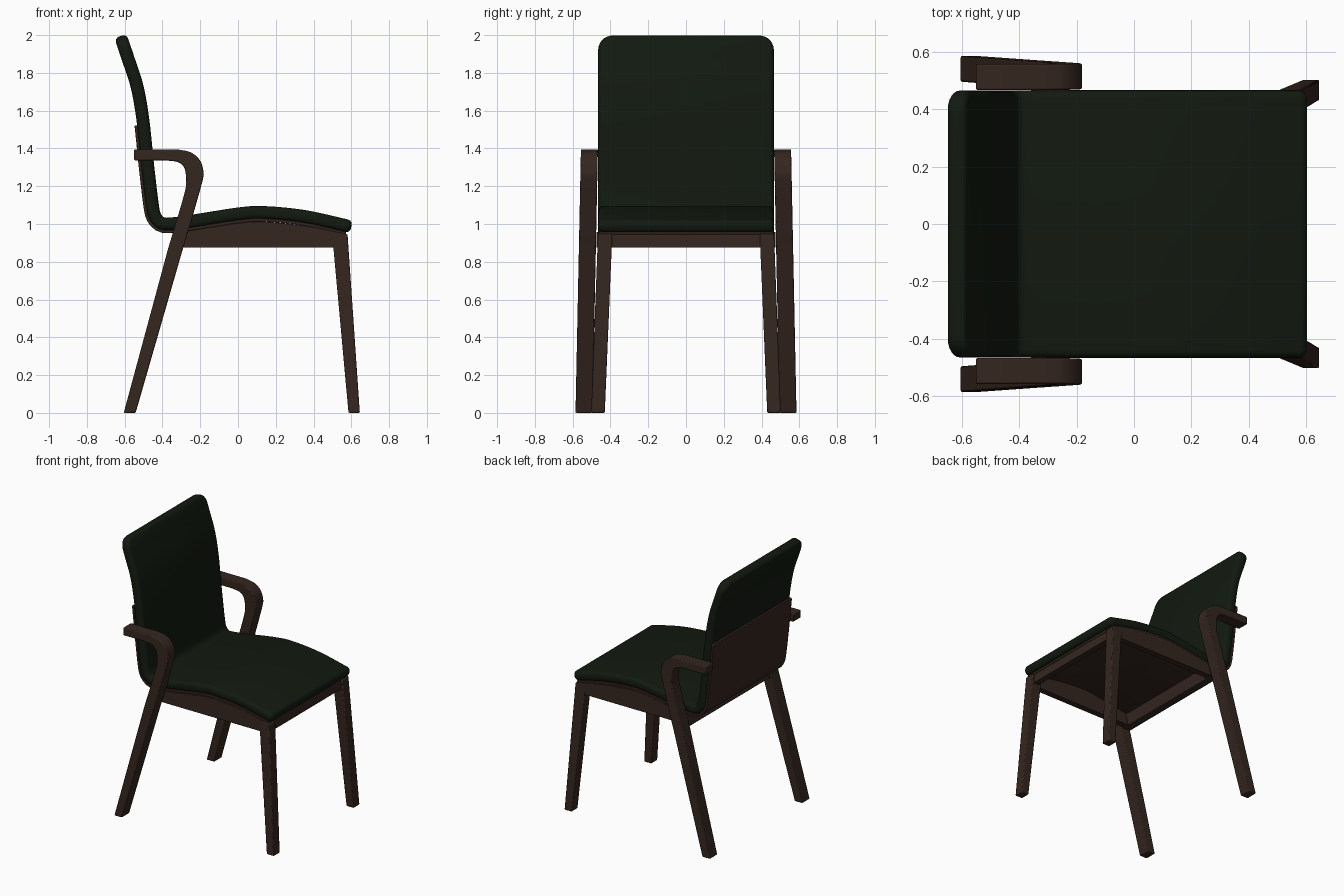
import bpy, bmesh, math
from mathutils import Vector

if "Cube" in bpy.data.objects:
    bpy.data.objects.remove(bpy.data.objects["Cube"])


def material(name, rgb):
    m = bpy.data.materials.new(name)
    m.diffuse_color = (*rgb, 1)
    m.use_nodes = True
    m.node_tree.nodes["Principled BSDF"].inputs["Base Color"].default_value = m.diffuse_color
    return m


WOOD = material("dark_wood", (0.035, 0.019, 0.014))
FABRIC = material("green_fabric", (0.006, 0.010, 0.005))


def finish(name, verts, faces, mat, bevel=0.0):
    mesh = bpy.data.meshes.new(name)
    bm = bmesh.new()
    vs = [bm.verts.new(v) for v in verts]
    for f in faces:
        bm.faces.new([vs[i] for i in f])
    bmesh.ops.recalc_face_normals(bm, faces=bm.faces)
    bm.to_mesh(mesh)
    bm.free()
    ob = bpy.data.objects.new(name, mesh)
    bpy.context.collection.objects.link(ob)
    mesh.materials.append(mat)
    bpy.ops.object.select_all(action='DESELECT')
    ob.select_set(True)
    bpy.context.view_layer.objects.active = ob
    bpy.ops.object.shade_smooth_by_angle(angle=math.radians(35))
    if bevel:
        b = ob.modifiers.new("soft_edges", 'BEVEL')
        b.width, b.segments, b.limit_method = bevel, 2, 'ANGLE'
        b.angle_limit = math.radians(40)
    return ob


def curve(points, n):
    """Smooth curve through 2D points."""
    p = [Vector(q) for q in points]
    p = [2 * p[0] - p[1]] + p + [2 * p[-1] - p[-2]]
    out = []
    for i in range(1, len(p) - 2):
        a, b, c, d = p[i - 1:i + 3]
        for k in range(n):
            t = k / n
            out.append(0.5 * (2 * b + (c - a) * t + (2 * a - 5 * b + 4 * c - d) * t * t
                              + (3 * b - a - 3 * c + d) * t ** 3))
    return out + [p[-2]]


def loft(name, rings, mat, bevel=0.0):
    n = len(rings[0])
    verts = [v for r in rings for v in r]
    faces = [(i * n + j, i * n + (j + 1) % n, (i + 1) * n + (j + 1) % n, (i + 1) * n + j)
             for i in range(len(rings) - 1) for j in range(n)]
    faces += [tuple(range(n)), tuple(range(len(verts) - n, len(verts)))]
    return finish(name, verts, faces, mat, bevel)


def slab(name, outline, inner, outer, side, mat, bevel=0.006):
    """xz outline given thickness between y = inner(z) and outer(z)."""
    rings = [[(x, side * f(z), z) for x, z in outline] for f in (inner, outer)]
    return loft(name, rings, mat, bevel)


# Side curve shared by the cushion and its plywood shell, top of back to seat front
spine = curve([(-.622, 1.995), (-.58, 1.87), (-.535, 1.73), (-.504, 1.555), (-.477, 1.3),
               (-.453, 1.1), (-.438, 1.038), (-.402, 1.003), (-.34, 1.002), (-.2, 1.022),
               (0, 1.053), (.13, 1.061), (.35, 1.04), (.6, .985)], 24)
dist = [0.0]
for a, b in zip(spine, spine[1:]):
    dist.append(dist[-1] + (b - a).length)


def station(d):
    i = max(0, min(len(spine) - 2, next((k for k, s in enumerate(dist) if s > d), 9999) - 1))
    a, b = spine[i], spine[i + 1]
    t = (b - a).normalized()
    lo, hi = spine[max(i - 1, 0)], spine[min(i + 2, len(spine) - 1)]
    s = (hi - lo).normalized()
    return a + t * (d - dist[i]), Vector((s.y, -s.x))


def inset(d, r):
    """Amount a rounded corner of radius r pulls in at distance d from the end."""
    return 0 if d >= r else r - math.sqrt(max(0, r * r - (r - d) ** 2))


def sheet(name, d0, d1, width, mid, half, edge, corner, mat):
    """Padded sheet following the spine, with rounded edges and top corners."""
    ends = [0, .002, .006, .012, .02, .03, .045, .06]
    n = int((d1 - d0 - .14) / .02)
    ds = [d0 + e for e in ends] + [d0 + .07 + (d1 - d0 - .14) * k / n for k in range(n + 1)]
    ds += [d1 - e for e in reversed(ends)]
    rings = []
    for d in ds:
        p, nrm = station(d)
        e = min(inset(d - d0, edge), inset(0, edge)) + inset(d1 - d, edge)
        w = width - max(inset(d - d0, corner), e)
        h = half - e
        r = min(edge, h * .95)
        ring = []
        for q, (sy, sn) in enumerate([(1, 1), (-1, 1), (-1, -1), (1, -1)]):
            for k in range(5):
                a = math.pi / 2 * (q + k / 4)
                y = sy * (w - r) + r * math.cos(a)
                o = mid + sn * (h - r) + r * math.sin(a)
                ring.append((p.x + nrm.x * o, y, p.y + nrm.y * o))
        rings.append(ring)
    return loft(name, rings, mat)


# Upholstered seat and back in one piece
sheet("cushion", 0, dist[-1], .465, 0, .034, .026, .08, FABRIC)

# Plywood shell behind the lower back and under the seat
start = next(d for p, d in zip(spine, dist) if p.y < 1.53)
sheet("back_and_seat_shell", start, dist[-1] - .02, .46, .040, .008, .004, .012, WOOD)

# Rear leg sweeping up and over into the armrest
front_edge = curve([(-.29, .875), (-.252, 1.0), (-.19, 1.22), (-.183, 1.28), (-.203, 1.34),
                    (-.252, 1.38), (-.32, 1.395)], 5)
rear_edge = curve([(-.386, 1.337), (-.32, 1.328), (-.286, 1.30), (-.275, 1.24),
                   (-.285, 1.157), (-.37, .87)], 5)
arm_outline = [(-.542, 0)] + [tuple(p) for p in front_edge] + [(-.55, 1.395), (-.55, 1.337)]
arm_outline += [tuple(p) for p in rear_edge] + [(-.605, 0)]

# Side rail with a top edge that follows the seat
rail_top = curve([(.53, .957), (.35, .992), (.13, 1.013), (0, 1.005), (-.2, .974), (-.33, .955)], 4)
rail_outline = [(-.335, .875), (.53, .875)] + [tuple(p) for p in rail_top]

for side, tag in ((1, "left"), (-1, "right")):
    slab("rear_leg_and_arm_" + tag, arm_outline, lambda z: .495 - .0205 * z,
         lambda z: .585 - .0205 * z, side, WOOD)
    slab("side_rail_" + tag, rail_outline, lambda z: .42, lambda z: .466, side, WOOD, .003)
    # Tapered, splayed front leg
    leg = [(.585, 0), (.645, 0), (.58, .945), (.497, .963)]
    slab("front_leg_" + tag, leg, lambda z: .43 - .042 * z, lambda z: .502 - .038 * z, side, WOOD)

# Cross rails at the front and rear
slab("front_rail", [(.525, .875), (.57, .875), (.565, .945), (.52, .952)],
     lambda z: -.42, lambda z: .42, 1, WOOD, .003)
slab("rear_rail", [(-.36, .875), (-.30, .875), (-.28, .957), (-.34, .957)],
     lambda z: -.475, lambda z: .475, 1, WOOD, .003)
